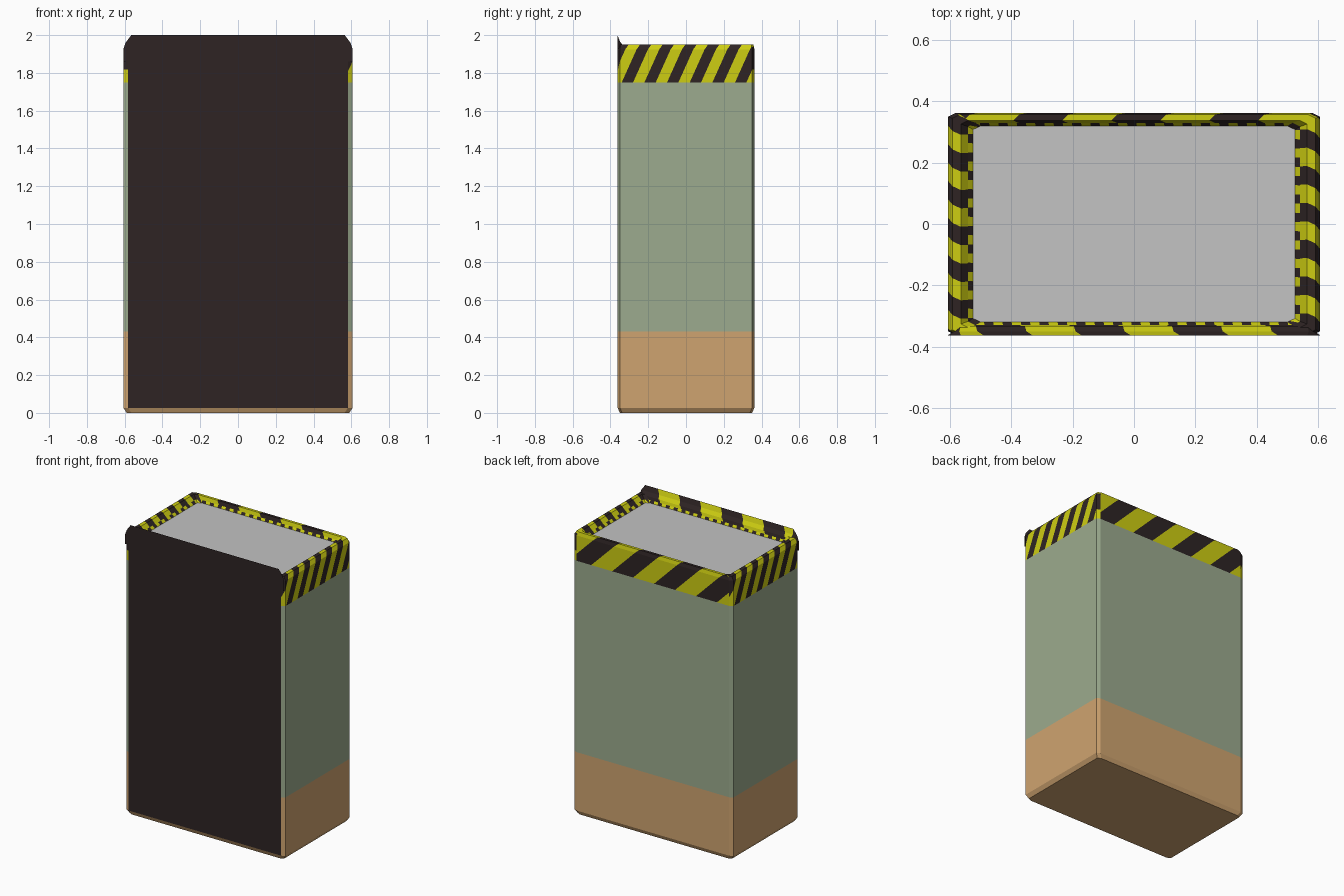
import bpy, bmesh, math
from mathutils import Vector

if "Cube" in bpy.data.objects:
    bpy.data.objects.remove(bpy.data.objects["Cube"])


def material(name, r, g, b):
    m = bpy.data.materials.new(name)
    lin = [((c / 255 + 0.055) / 1.055) ** 2.4 for c in (r, g, b)]
    m.diffuse_color = (*lin, 1)
    m.use_nodes = True
    m.node_tree.nodes["Principled BSDF"].inputs["Base Color"].default_value = m.diffuse_color
    return m


DARK = material("dark_brown", 46, 36, 36)
YELLOW = material("warning_yellow", 206, 206, 18)
GREEN = material("sage_green", 156, 171, 142)
ORANGE = material("tan_orange", 207, 164, 112)
GREY = material("light_grey", 195, 195, 195)

HX, HY = 0.607, 0.362
# outward direction and "rightward seen from outside" direction of each side
SIDES = {
    "right": (Vector((1, 0, 0)), Vector((0, 1, 0)), HX),
    "back": (Vector((0, 1, 0)), Vector((-1, 0, 0)), HY),
    "left": (Vector((-1, 0, 0)), Vector((0, -1, 0)), HX),
    "front": (Vector((0, -1, 0)), Vector((1, 0, 0)), HY),
}
NAMES = list(SIDES)
SEGMENT_SIDE = [0, 0, 1, 2, 2, 2, 3, 0]   # side each ring segment belongs to
# period, lean and start of the stripes on each side
STRIPES = {"right": (0.12, 0.45, -0.40), "left": (0.12, 0.45, -0.40),
           "back": (0.32, 1.0, 0.17), "front": (0.32, 1.0, -0.26)}


def ring(bm, hx, hy, z):
    """Rectangle with chamfered corners."""
    cx, cy = 0.025, 0.012
    pts = [(hx, cy - hy), (hx, hy - cy), (hx - cx, hy), (cx - hx, hy),
           (-hx, hy - cy), (-hx, cy - hy), (cx - hx, -hy), (hx - cx, -hy)]
    return [bm.verts.new((x, y, z)) for x, y in pts]


def finish(bm, name, mats):
    me = bpy.data.meshes.new(name)
    bm.to_mesh(me)
    bm.free()
    for m in mats:
        me.materials.append(m)
    ob = bpy.data.objects.new(name, me)
    bpy.context.collection.objects.link(ob)
    return ob


def stripe(bm, layer, tag, side, period, lean, start):
    """Cut the tagged faces along slanted lines and colour them alternately."""
    out, along, h = SIDES[side]
    normal = along - lean * Vector((0, 0, 1)) + lean * out

    def coord(p):
        return normal.dot(p) + lean * (1.75 - h)

    half = period / 2
    tagged = [f for f in bm.faces if f[layer] == tag]
    us = [coord(v.co) for f in tagged for v in f.verts]
    first = math.ceil((min(us) - start) / half)
    last = math.floor((max(us) - start) / half)
    for k in range(first, last + 1):
        faces = [f for f in bm.faces if f[layer] == tag]
        geom = faces + list({e for f in faces for e in f.edges}) + list({v for f in faces for v in f.verts})
        point = normal * ((start + k * half - lean * (1.75 - h)) / normal.length_squared)
        bmesh.ops.bisect_plane(bm, geom=geom, plane_co=point, plane_no=normal, dist=1e-6)
    for f in bm.faces:
        if f[layer] == tag:
            k = math.floor((coord(f.calc_center_median()) - start) / half)
            f.material_index = 1 if k % 2 == 0 else 0


def shell(name, levels, mat, dark_from, close_bottom=False):
    """Stack of rings; the front segment is dark above a given height."""
    bm = bmesh.new()
    rings = [ring(bm, *lv) for lv in levels]
    if close_bottom:
        bm.faces.new(rings[0][::-1])
    for a, b, lv in zip(rings, rings[1:], levels):
        for i in range(8):
            j = (i + 1) % 8
            f = bm.faces.new((a[i], a[j], b[j], b[i]))
            f.material_index = int(i == 6 and lv[2] >= dark_from)
    return finish(bm, name, [mat, DARK])


# lower band and main body
shell("base_band", [(HX - 0.018, HY - 0.012, 0), (HX, HY, 0.027), (HX, HY, 0.43)],
      ORANGE, 0.02, True)
shell("main_body", [(HX, HY, 0.43), (HX, HY, 1.75)], GREEN, 0)

# striped rim: outer band, top bevel, flat top, inner slope, fine inner strip
bm = bmesh.new()
layer = bm.faces.layers.int.new("side")
levels = [(HX, HY, 1.75), (HX, HY, 1.925), (HX - 0.015, HY - 0.005, 1.95),
          (HX - 0.042, HY - 0.024, 1.95), (HX - 0.065, HY - 0.032, 1.925),
          (HX - 0.082, HY - 0.042, 1.91)]
rings = [ring(bm, *lv) for lv in levels]
for n, (a, b) in enumerate(zip(rings, rings[1:])):
    for i in range(8):
        j = (i + 1) % 8
        f = bm.faces.new((a[i], a[j], b[j], b[i]))
        if i == 6 and n < 2:
            f[layer] = 0                      # plain dark front
        else:
            f[layer] = 1 + SEGMENT_SIDE[i] + (4 if n == 4 else 0)
for s, side in enumerate(NAMES):
    stripe(bm, layer, 1 + s, side, *STRIPES[side])
    stripe(bm, layer, 5 + s, side, 0.06, 0.4, 0.0)
finish(bm, "striped_rim", [DARK, YELLOW])

# recessed top plate
bm = bmesh.new()
bm.faces.new(ring(bm, *levels[-1]))
finish(bm, "top_plate", [GREY])

# raised front lip: dark front with clipped corners, striped slope behind
bm = bmesh.new()
layer = bm.faces.layers.int.new("side")
front = [bm.verts.new((x, -HY - 0.001, z)) for x, z in
         ((-HX, 1.86), (HX, 1.86), (HX, 1.925), (HX - 0.012, 1.96), (0.565, 2.0),
          (-0.565, 2.0), (0.012 - HX, 1.96), (-HX, 1.925))]
mid = [bm.verts.new((x, -0.35, 1.967)) for x in (-0.57, 0.57)]
back = [bm.verts.new((x, -0.333, 1.945)) for x in (-0.565, 0.565)]
bm.faces.new(front)
for quad in ((front[5], front[4], mid[1], mid[0]), (mid[0], mid[1], back[1], back[0])):
    bm.faces.new(quad)[layer] = 4
for top, side, low, m, b in ((4, 3, 2, mid[1], back[1]), (5, 6, 7, mid[0], back[0])):
    bm.faces.new((front[top], front[side], m))
    bm.faces.new((front[side], b, m))
    bm.faces.new((front[side], front[low], b))
stripe(bm, layer, 4, "front", *STRIPES["front"])
bmesh.ops.recalc_face_normals(bm, faces=bm.faces)
if sum(f.normal.y for f in bm.faces if len(f.verts) >= 8 and f[layer] == 0) > 0:
    bmesh.ops.reverse_faces(bm, faces=bm.faces)
finish(bm, "front_lip", [DARK, YELLOW])
